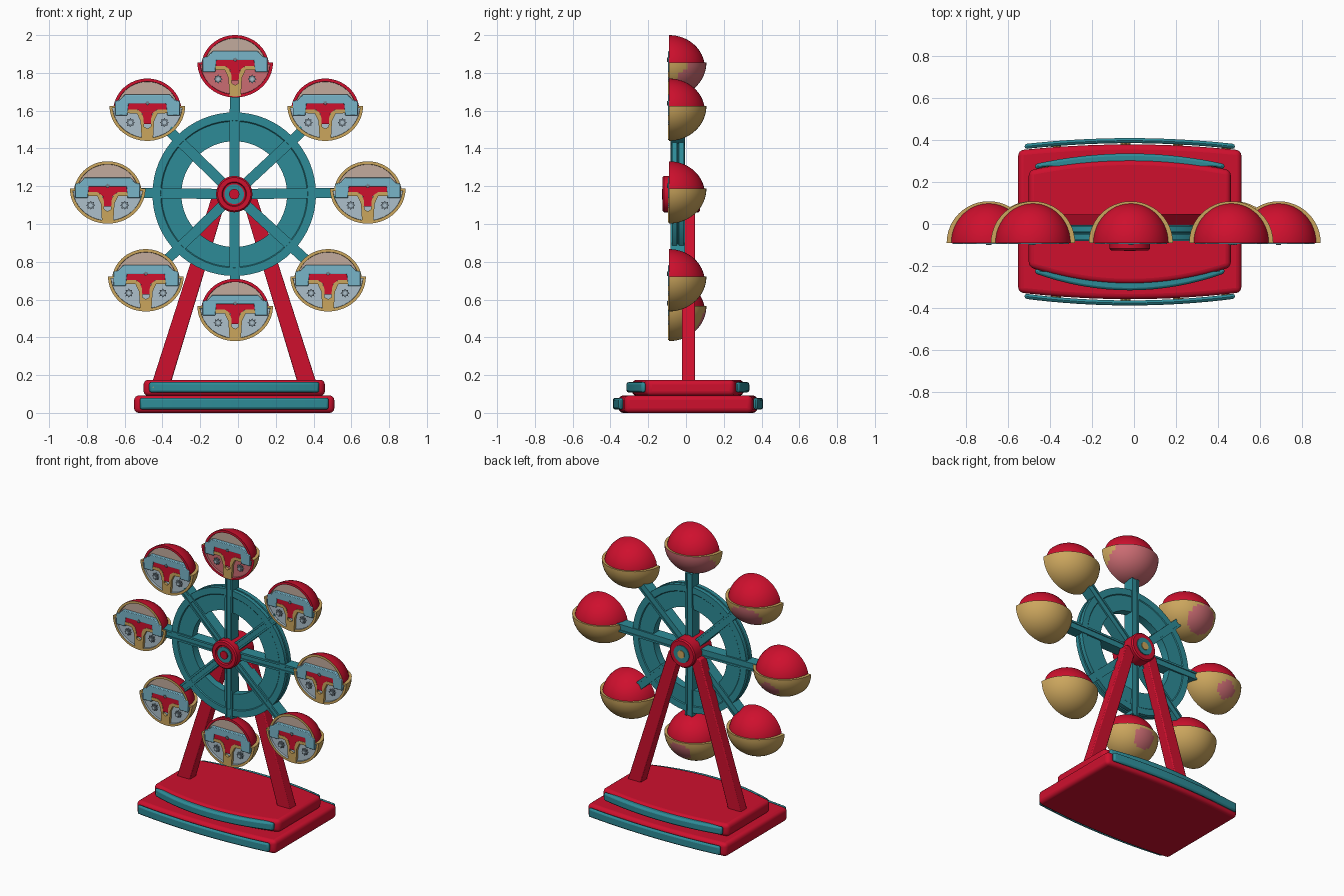
import bpy, bmesh, math
from mathutils import Vector, Matrix

if "Cube" in bpy.data.objects:
    bpy.data.objects.remove(bpy.data.objects["Cube"])


def material(name, rgb):
    m = bpy.data.materials.new(name)
    m.use_nodes = True
    m.diffuse_color = (*rgb, 1)
    m.node_tree.nodes["Principled BSDF"].inputs["Base Color"].default_value = (*rgb, 1)
    return m


RED = material("red", (0.62, 0.005, 0.027))
TEAL = material("teal", (0.027, 0.26, 0.31))
GOLD = material("gold", (0.60, 0.38, 0.11))
SKY = material("light blue", (0.19, 0.46, 0.58))
PANEL = material("pale blue grey", (0.42, 0.53, 0.60))
PINK = material("pink", (0.60, 0.15, 0.17))
BEIGE = material("beige", (0.54, 0.41, 0.34))
STEEL = material("steel grey", (0.17, 0.22, 0.26))

CX, HUB_Z = -0.02, 1.158
made = []


def finish(name, bm, mats, loc=(0, 0, 0), bevel=0, segments=2):
    bmesh.ops.recalc_face_normals(bm, faces=bm.faces)
    mesh = bpy.data.meshes.new(name)
    bm.to_mesh(mesh)
    bm.free()
    for m in mats:
        mesh.materials.append(m)
    ob = bpy.data.objects.new(name, mesh)
    ob.location = loc
    bpy.context.collection.objects.link(ob)
    if bevel:
        mod = ob.modifiers.new("rounded edges", "BEVEL")
        mod.width, mod.segments = bevel, segments
        mod.limit_method, mod.angle_limit = "ANGLE", math.radians(40)
    made.append(ob)
    return ob


def prism(name, pts, lo, hi, mat, loc=(0, 0, 0), upright=True, **kw):
    """Extrude an outline along y (upright) or along z."""
    bm = bmesh.new()
    place = (lambda p: (p[0], lo, p[1])) if upright else (lambda p: (p[0], p[1], lo))
    face = bm.faces.new([bm.verts.new(place(p)) for p in pts])
    new = bmesh.ops.extrude_face_region(bm, geom=[face])["geom"]
    step = Vector((0, hi - lo, 0)) if upright else Vector((0, 0, hi - lo))
    bmesh.ops.translate(bm, vec=step, verts=[v for v in new if isinstance(v, bmesh.types.BMVert)])
    return finish(name, bm, [mat], loc, **kw)


def lathe(name, profile, mat, closed=False):
    """Turn an (radius, y) profile around the wheel axis."""
    bm = bmesh.new()
    vs = [bm.verts.new((r, y, 0)) for r, y in profile]
    es = [bm.edges.new(p) for p in zip(vs, vs[1:])]
    if closed:
        es.append(bm.edges.new((vs[-1], vs[0])))
    bmesh.ops.spin(bm, geom=vs + es, axis=(0, 1, 0), cent=(0, 0, 0), steps=64, angle=math.tau)
    bmesh.ops.remove_doubles(bm, verts=bm.verts, dist=1e-5)
    return finish(name, bm, [mat], (CX, 0, HUB_Z))


def disc(name, r, y0, y1, mat):
    return lathe(name, [(0, y0), (r, y0), (r, y1), (0, y1)], mat)


def star(name, x, z, y0, y1, r, mat, loc=(0, 0, 0)):
    pts = []
    for i in range(16):
        a, q = i * math.tau / 16, r * (0.68 if i % 2 else 1)
        pts.append((x + q * math.cos(a), z + q * math.sin(a)))
    return prism(name, pts, y0, y1, mat, loc)


def quarter_shell(name, size, centre_z, cut_z, keep, mats, loc, patch=None):
    """Quarter ball with a flat, framed front; slots: shell, frame, panel, patch."""
    bm = bmesh.new()
    bmesh.ops.create_uvsphere(bm, u_segments=48, v_segments=32, radius=1)
    bmesh.ops.transform(bm, verts=bm.verts, matrix=Matrix.Translation((0, 0, centre_z))
                        @ Matrix.Diagonal((*size, 1)))
    for co, no in (((0, 0, cut_z), (0, 0, -keep)), ((0, 0, 0), (0, -1, 0))):
        bmesh.ops.bisect_plane(bm, geom=bm.verts[:] + bm.edges[:] + bm.faces[:], dist=1e-5,
                               plane_co=co, plane_no=no, clear_outer=True)
        bmesh.ops.holes_fill(bm, edges=[e for e in bm.edges if e.is_boundary])
    bmesh.ops.recalc_face_normals(bm, faces=bm.faces)
    if patch:
        aim, limit = Vector(patch[0]).normalized(), patch[1]
        for f in bm.faces:
            if f.normal.dot(aim) > limit:
                f.material_index = 3
    front = [f for f in bm.faces if f.normal.y < -0.99]
    ring = bmesh.ops.inset_region(bm, faces=front, thickness=0.016, depth=0)["faces"]
    for f in ring:
        f.material_index = 1
    for f in front:
        f.material_index = 2
    bmesh.ops.inset_region(bm, faces=front, thickness=0.001, depth=-0.014)
    return finish(name, bm, mats, loc)


def mirrored(half):
    return half + [(-x, z) for x, z in reversed(half)]


# Stepped base with bowed front and back, trim strips and studs
def slab(name, half, front, back, z0, z1, studs):
    def bow(side, t, off=0):
        corner, mid = side
        return corner + (mid - corner) * (1 - t * t) + math.copysign(off, mid)
    ts = [i / 8 - 1 for i in range(17)]
    outline = [(CX + half * t, bow(front, t)) for t in ts]
    outline += [(CX + half * t, bow(back, t)) for t in reversed(ts)]
    prism(name, outline, z0, z1, RED, upright=False, bevel=0.025, segments=4)
    for label, side in (("front", front), ("back", back)):
        reach = half - 0.03
        outer = [(CX + reach * t, bow(side, t, 0.006)) for t in ts]
        inner = [(CX + reach * t, bow(side, t, -0.03)) for t in reversed(ts)]
        prism(f"{name}_{label}_trim", outer + inner, z0 + 0.018, z1 - 0.012, TEAL,
              upright=False, bevel=0.012)
        for x in studs:
            y = bow(side, (x - CX) / half)
            out = math.copysign(0.016 if label == "front" else 0.011, y)
            star(f"{name}_{label}_stud", x, (z0 + z1) / 2 + 0.003, y, y + out, 0.024, GOLD)


slab("lower_base", 0.53, (-0.325, -0.357), (0.35, 0.378), 0, 0.092, (-0.37, -0.04, 0.21, 0.44))
slab("upper_base", 0.48, (-0.205, -0.285), (0.255, 0.305), 0.09, 0.175, (-0.43, -0.2, 0.07, 0.34))

# Leaning support legs
for side, label in ((-1, "right"), (1, "left")):
    pts = [(CX + side * x, z) for x, z in ((0.335, 0.16), (0.435, 0.16), (0.12, 1.14), (0.04, 1.14))]
    prism(f"{label}_leg", pts, -0.022, 0.048, RED, bevel=0.006)

# Wheel ring with a lip and a grooved outer edge
lathe("wheel_ring", [(0.28, -0.07), (0.385, -0.07), (0.39, -0.075), (0.433, -0.075),
                     (0.433, -0.048), (0.42, -0.046), (0.42, -0.04), (0.433, -0.038),
                     (0.433, -0.01), (0.39, -0.01), (0.385, -0.015), (0.28, -0.015)], TEAL, True)

# Hub with inlaid caps
lathe("hub", [(0, -0.115), (0.06, -0.115), (0.065, -0.125), (0.088, -0.125), (0.096, -0.117),
              (0.096, 0.066), (0.088, 0.074), (0, 0.074)], RED)
disc("hub_front_ring", 0.052, -0.12, -0.11, TEAL)
disc("hub_front_centre", 0.027, -0.128, -0.11, RED)
disc("hub_back_ring", 0.058, 0.07, 0.08, TEAL)
disc("hub_back_centre", 0.026, 0.075, 0.085, GOLD)


# Gondolas: name, x, z, bowl frame, dome frame, bowl panel, patch on the bowl
CABINS = [
    ("top", -0.015, 1.835, RED, RED, PINK, ((0, 0.75, -0.66), 0.45)),
    ("upper_right", -0.48, 1.605, GOLD, RED, PANEL, ((-0.1, 0.75, -0.5), 0.85)),
    ("upper_left", 0.462, 1.605, GOLD, RED, PANEL, None),
    ("middle_right", -0.69, 1.167, GOLD, GOLD, PANEL, ((0, 0.8, -0.5), 0.95)),
    ("middle_left", 0.687, 1.167, GOLD, GOLD, PANEL, None),
    ("lower_right", -0.488, 0.702, GOLD, GOLD, PANEL, None),
    ("lower_left", 0.477, 0.702, GOLD, GOLD, PANEL, None),
    ("bottom", -0.015, 0.545, GOLD, RED, PANEL, ((0, 0.85, -0.4), 0.93)),
]
BAND = mirrored([(-0.172, -0.03), (-0.172, 0.045), (-0.145, 0.052), (-0.12, 0.08)])
BAND += [(0.105, -0.03), (0.1, 0.032), (-0.1, 0.032), (-0.105, -0.03)]
TEE = mirrored([(-0.022, -0.075), (-0.026, -0.02), (-0.05, 0), (-0.11, 0), (-0.11, 0.033)])
BRACKET = [(-0.115, 0.002), (-0.055, 0.002), (-0.03, -0.015), (-0.02, -0.045), (-0.018, -0.09),
           (0, -0.1), (0, -0.16), (-0.03, -0.157), (-0.036, -0.06), (-0.055, -0.02), (-0.115, -0.018)]

for label, x, z, bowl_frame, dome_frame, panel, patch in CABINS:
    loc = (x, -0.09, z)
    quarter_shell(label + "_bowl", (0.2, 0.198, 0.185), 0.02, 0.02, -1,
                  [GOLD, bowl_frame, panel, PINK], loc, patch)
    quarter_shell(label + "_dome", (0.181, 0.19, 0.175), -0.01, 0.02, 1,
                  [RED, dome_frame, BEIGE], loc)
    prism(label + "_band", BAND, -0.006, 0.02, SKY, loc, bevel=0.004)
    prism(label + "_tee", TEE, -0.002, 0.02, RED, loc)
    star(label + "_top_bolt", 0, 0.035, -0.01, 0.0, 0.012, STEEL, loc)
    for s in (-1, 1):
        prism(label + "_bracket", [(-s * px, pz) for px, pz in BRACKET], -0.004, 0.02, GOLD, loc)
        star(label + "_bolt", s * 0.09, -0.068, 0.002, 0.02, 0.024, STEEL, loc)
        star(label + "_bolt_cap", s * 0.09, -0.068, -0.004, 0.01, 0.012, PANEL, loc)

    # Spoke with raised edges, from the hub to this gondola
    start, way = Vector((CX, 0, HUB_Z)), Vector((x - CX, 0, z - HUB_Z))
    length = way.length - 0.155
    turn = math.atan2(way.x, way.z)
    for part, a, b, y0, y1 in (("spoke", -0.026, 0.026, -0.074, -0.01),
                               ("spoke_edge", -0.027, -0.014, -0.081, -0.004),
                               ("spoke_edge", 0.014, 0.027, -0.081, -0.004)):
        box = [(a, 0.04), (b, 0.04), (b, length), (a, length)]
        prism(f"{label}_{part}", box, y0, y1, TEAL, start).rotation_euler.y = turn

# Smooth shading with sharp edges kept
bpy.ops.object.select_all(action="DESELECT")
for ob in made:
    ob.select_set(True)
bpy.context.view_layer.objects.active = made[0]
bpy.ops.object.shade_smooth_by_angle(angle=math.radians(32))
